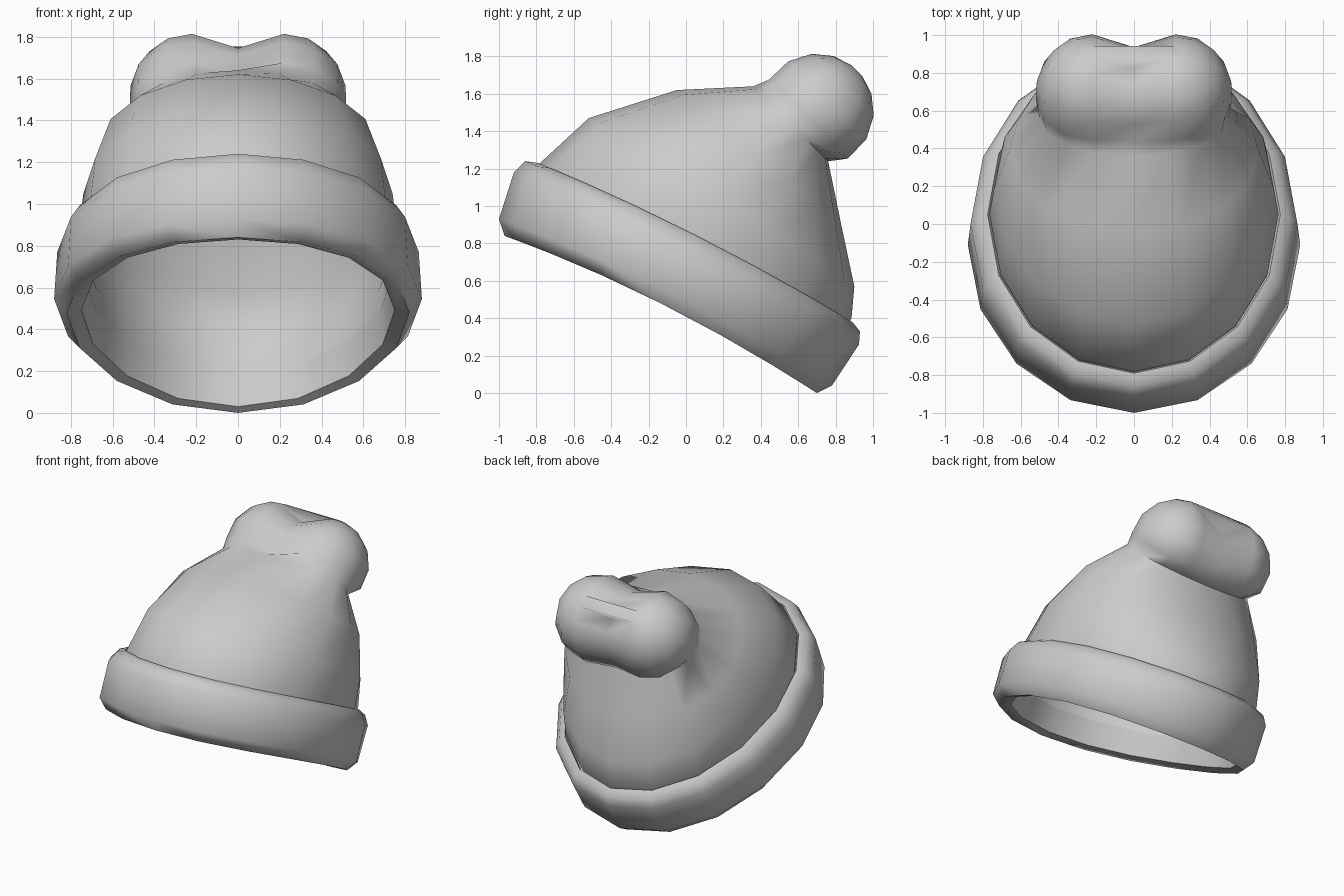
import bpy, bmesh, math

if "Cube" in bpy.data.objects:
    bpy.data.objects.remove(bpy.data.objects["Cube"])


def loft(name, rings, cap_end=False, angle=65):
    """Skin a list of equal-length point rings and shade smooth."""
    bm = bmesh.new()
    rows = [[bm.verts.new(p) for p in r] for r in rings]
    n = len(rows[0])
    for a, b in zip(rows, rows[1:]):
        for i in range(n):
            j = (i + 1) % n
            bm.faces.new((a[i], a[j], b[j], b[i]))
    if cap_end:  # strip of faces across the elongated last ring
        r = rows[-1]
        for i in range(n // 2):
            quad = [r[i], r[i + 1], r[(n - i - 1) % n], r[-i % n]]
            bm.faces.new(list(dict.fromkeys(quad)))
    bmesh.ops.recalc_face_normals(bm, faces=bm.faces)
    me = bpy.data.meshes.new(name)
    bm.to_mesh(me)
    bm.free()
    ob = bpy.data.objects.new(name, me)
    bpy.context.collection.objects.link(ob)
    bpy.ops.object.select_all(action='DESELECT')
    ob.select_set(True)
    bpy.context.view_layer.objects.active = ob
    bpy.ops.object.shade_smooth_by_angle(angle=math.radians(angle))
    return ob


def tilted_ring(fy, fz, by, bz, w, bulge=0.0, n=16):
    """Ellipse through a front and a back point, with half width w."""
    pts = []
    for i in range(n):
        a = 2 * math.pi * i / n
        c, s = math.cos(a), math.sin(a)
        pts.append((w * s,
                    (fy + by) / 2 + (fy - by) / 2 * c,
                    (fz + bz) / 2 + (fz - bz) / 2 * c + bulge * s * s))
    return pts


def pompom_ring(lat, cy=.70, cz=1.51, r=.305, core=.22):
    """16-point slice of a two-lobed capsule, square to the cap's lean."""
    t, k = math.radians(lat), math.sqrt(.5)
    pts = []
    for i in range(16):
        if i % 8 == 0:      # groove between the lobes
            a, x0, rr, drop = (0 if i == 0 else math.pi), 0, .272, .05
        else:
            side = 1 if i < 8 else -1
            a = math.radians(30 * (i % 8 - 1)) + (0 if side > 0 else math.pi)
            x0, rr, drop = core * side, r, 0
        f, d = rr * math.cos(t) * math.cos(a), rr * math.sin(t) - drop
        pts.append((x0 + rr * math.cos(t) * math.sin(a),
                    cy + k * (d - f), cz + k * (d + f)))
    return pts


# Folded brim: front y, z, back y, z, half width, side lift
brim = [(-.77, 1.12, .85, .30, .73, .04),
        (-.79, 1.23, .89, .38, .775, .04),
        (-.86, 1.24, .93, .33, .82, .04),
        (-.92, 1.18, .925, .26, .865, .05),
        (-1.0, .93, .78, .04, .88, .06),
        (-.97, .84, .70, .00, .82, .06),
        (-.89, .83, .67, .03, .75, .06),
        (-.81, .98, .74, .20, .735, .05)]
loft("brim", [tilted_ring(*r) for r in brim])

# Cap body sweeping back from the brim, flowing into the two-lobed pompom
body = [(-.81, .98, .74, .20, .735, .05),
        (-.78, 1.23, .885, .40, .765, .04),
        (-.52, 1.47, .90, .57, .74, .03),
        (-.05, 1.62, .83, .90, .66, .01),
        (.36, 1.64, .76, 1.24, .50, 0)]
rings = [tilted_ring(*r) for r in body]
rings += [pompom_ring(lat) for lat in (-12, 15, 40, 62, 82)]
loft("cap_body_and_pompom", rings, cap_end=True, angle=80)
